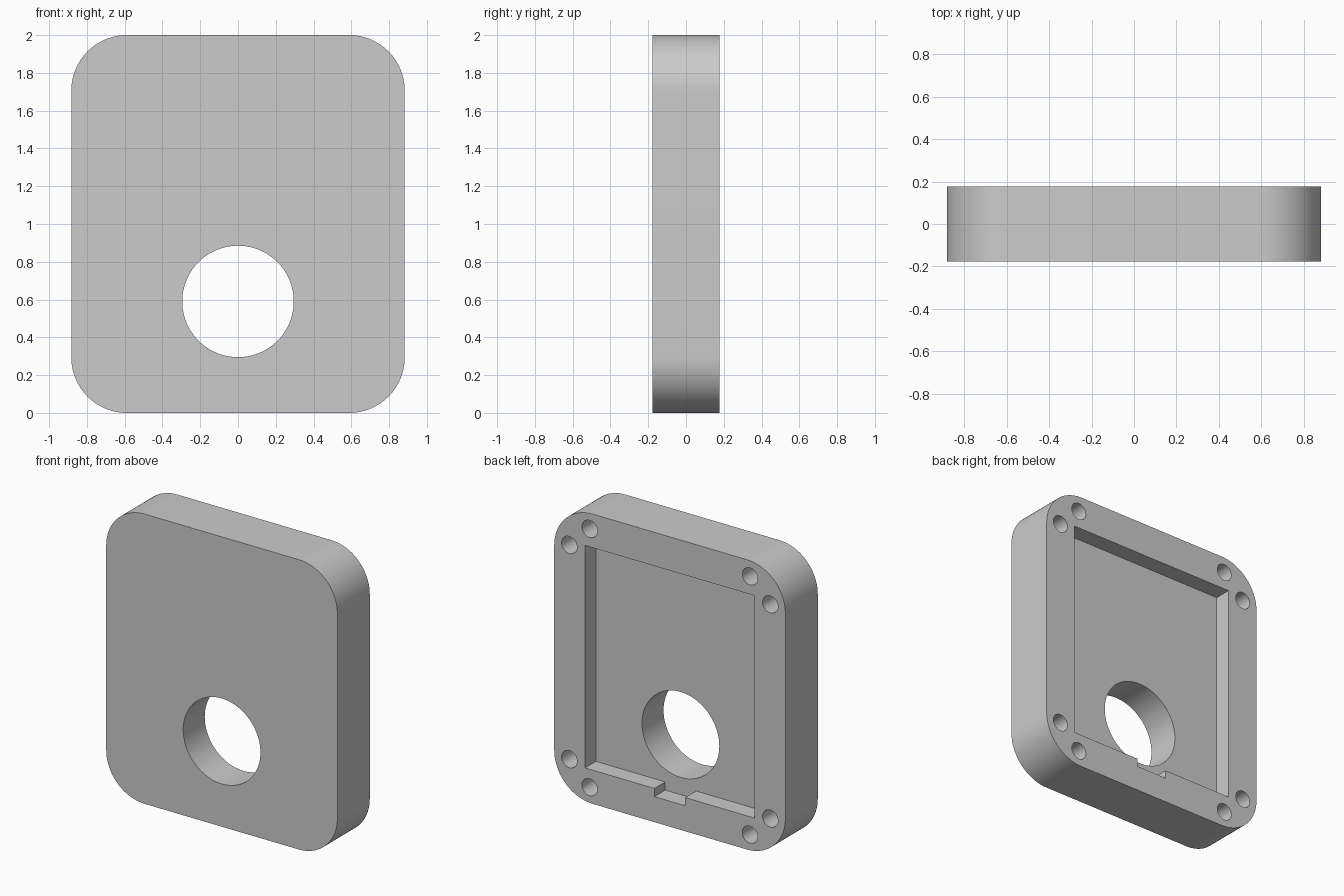
import bpy
import bmesh
import math
from mathutils import Matrix

WIDTH, HEIGHT, DEPTH = 1.765, 2.0, 0.353
BACK = DEPTH / 2
RADIUS = 0.294
POCKET = 0.118

cube = bpy.data.objects.get("Cube")
if cube:
    bpy.data.objects.remove(cube, do_unlink=True)

grey = bpy.data.materials.new("plain grey")
grey.use_nodes = True
colour = (0.6, 0.6, 0.6, 1)
grey.diffuse_color = colour
grey.node_tree.nodes["Principled BSDF"].inputs["Base Color"].default_value = colour


def make_object(name, bm):
    bmesh.ops.recalc_face_normals(bm, faces=bm.faces)
    mesh = bpy.data.meshes.new(name)
    bm.to_mesh(mesh)
    bm.free()
    mesh.materials.append(grey)
    obj = bpy.data.objects.new(name, mesh)
    bpy.context.collection.objects.link(obj)
    return obj


def box(name, x, z, y, width, height, depth):
    bm = bmesh.new()
    size = Matrix.Diagonal((width, depth, height, 1))
    bmesh.ops.create_cube(bm, size=1, matrix=Matrix.Translation((x, y, z)) @ size)
    return make_object(name, bm)


def drill(name, x, z, y, radius, depth, sides):
    bm = bmesh.new()
    place = Matrix.Translation((x, y, z)) @ Matrix.Rotation(math.pi / 2, 4, "X")
    bmesh.ops.create_cone(bm, cap_ends=True, segments=sides, radius1=radius,
                          radius2=radius, depth=depth, matrix=place)
    return make_object(name, bm)


# Rounded plate: one arc per corner, extruded from front to back
bm = bmesh.new()
steps = 24
outline = []
for corner, (sx, sz) in enumerate([(1, 1), (-1, 1), (-1, -1), (1, -1)]):
    for i in range(steps + 1):
        angle = (corner + i / steps) * math.pi / 2
        x = sx * (WIDTH / 2 - RADIUS) + RADIUS * math.cos(angle)
        z = HEIGHT / 2 + sz * (HEIGHT / 2 - RADIUS) + RADIUS * math.sin(angle)
        outline.append(bm.verts.new((x, -BACK, z)))
front = bm.faces.new(outline)
extruded = bmesh.ops.extrude_face_region(bm, geom=[front], use_keep_orig=True)
moved = [v for v in extruded["geom"] if isinstance(v, bmesh.types.BMVert)]
bmesh.ops.translate(bm, verts=moved, vec=(0, DEPTH, 0))
plate = make_object("cover_plate", bm)

# Cutters: rear pocket, cable notch, round opening and screw holes
cutters = [
    box("pocket_cutter", 0, 1, BACK, 1.294, 1.535, POCKET * 2),
    box("notch_cutter", 0, 0.235, BACK, 0.235, 0.118, POCKET * 2),
    drill("opening_cutter", 0, 0.59, 0, 0.295, 1, 96),
]
for sx in (-1, 1):
    for sz in (-1, 1):
        for x, z in ((0.767, 0.739), (0.612, 0.891)):
            cutters.append(drill("screw_hole_cutter", sx * x, 1 + sz * z,
                                 BACK, 0.059, 0.47, 32))

bpy.context.view_layer.objects.active = plate
plate.select_set(True)
for cutter in cutters:
    cut = plate.modifiers.new(cutter.name, "BOOLEAN")
    cut.operation = "DIFFERENCE"
    cut.solver = "EXACT"
    cut.object = cutter
    bpy.ops.object.modifier_apply(modifier=cut.name)
for cutter in cutters:
    bpy.data.objects.remove(cutter, do_unlink=True)

bpy.ops.object.shade_smooth_by_angle(angle=math.radians(30))
